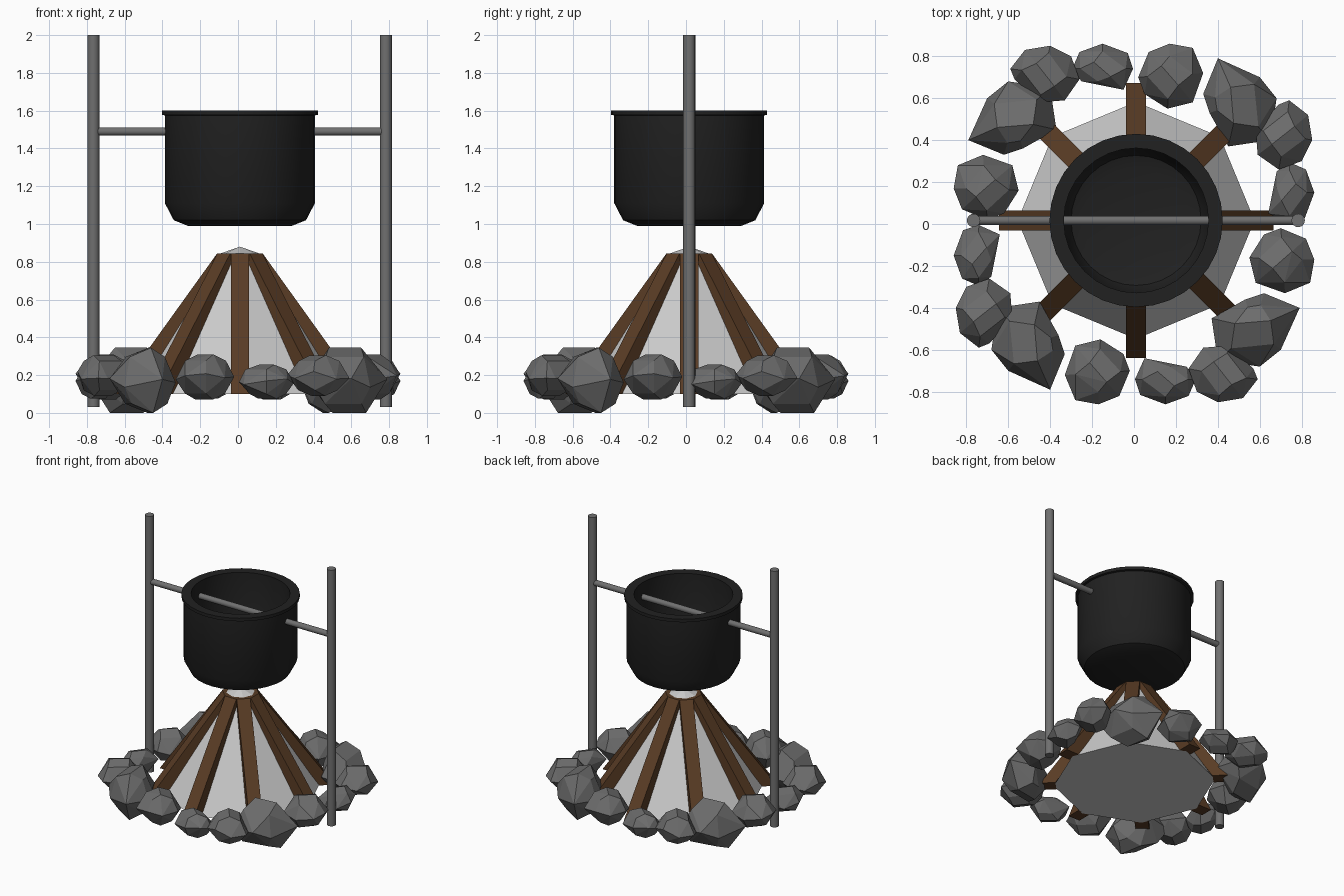
import bpy, bmesh, math, random
from mathutils import Vector, Matrix

if "Cube" in bpy.data.objects:
    bpy.data.objects.remove(bpy.data.objects["Cube"])

random.seed(4)
CX, CY = 0.01, 0.017  # axis of pot, fire and poles


def material(name, rgb):
    m = bpy.data.materials.new(name)
    m.diffuse_color = (*rgb, 1)
    m.use_nodes = True
    m.node_tree.nodes["Principled BSDF"].inputs["Base Color"].default_value = m.diffuse_color
    return m


IRON = material("black_iron", (0.015, 0.015, 0.015))
STEEL = material("grey_metal", (0.16, 0.16, 0.16))
STONE = material("stone", (0.15, 0.15, 0.15))
WOOD = material("wood", (0.10, 0.045, 0.018))
ASH = material("ash", (0.6, 0.6, 0.6))


def make(name, bm, mat, smooth=False):
    bmesh.ops.recalc_face_normals(bm, faces=bm.faces)
    me = bpy.data.meshes.new(name)
    bm.to_mesh(me)
    bm.free()
    me.materials.append(mat)
    ob = bpy.data.objects.new(name, me)
    bpy.context.collection.objects.link(ob)
    if smooth:
        bpy.ops.object.select_all(action='DESELECT')
        bpy.context.view_layer.objects.active = ob
        ob.select_set(True)
        bpy.ops.object.shade_smooth_by_angle(angle=math.radians(30))
    return ob


def lathe(name, profile, sides, mat, smooth=False):
    """Spin an (r, z) profile that starts and ends on the axis or is capped there."""
    bm = bmesh.new()
    vs = [bm.verts.new((r, 0, z)) for r, z in profile]
    es = [bm.edges.new(p) for p in zip(vs, vs[1:])]
    bmesh.ops.spin(bm, geom=vs + es, cent=(0, 0, 0), axis=(0, 0, 1),
                   angle=2 * math.pi, steps=sides, use_duplicate=False)
    bmesh.ops.remove_doubles(bm, verts=bm.verts, dist=1e-4)
    ob = make(name, bm, mat, smooth)
    ob.location = (CX, CY, 0)
    return ob


def rod(name, a, b, r):
    a, b = Vector(a), Vector(b)
    bm = bmesh.new()
    rot = (b - a).to_track_quat('Z', 'Y').to_matrix().to_4x4()
    bmesh.ops.create_cone(bm, cap_ends=True, segments=16, radius1=r, radius2=r,
                          depth=(b - a).length,
                          matrix=Matrix.Translation((a + b) / 2) @ rot)
    return make(name, bm, STEEL, True)


# Open pot with a lip, chamfered base and hollow inside
lathe("pot", [(0, 0.99), (0.275, 0.99), (0.35, 1.02), (0.397, 1.11), (0.397, 1.575),
              (0.413, 1.578), (0.413, 1.602), (0.345, 1.602), (0.345, 1.12),
              (0.31, 1.05), (0.25, 1.03), (0, 1.03)], 32, IRON, True)

# Two uprights and the bar through the pot
for side, x in (("left", -0.765), ("right", 0.783)):
    rod(side + "_pole", (x, CY, 0.03), (x, CY, 2.0), 0.032)
rod("crossbar", (-0.75, CY, 1.49), (0.77, CY, 1.49), 0.022)

# Eight-sided ash cone under the logs
lathe("ash_cone", [(0, 0.1), (0.565, 0.1), (0.1, 0.845), (0, 0.88)], 8, ASH)

# Eight leaning logs: side profile (r, z) extruded to the log width
for i in range(8):
    bm = bmesh.new()
    side = [(0.55, 0.1), (0.655, 0.1), (0.12, 0.845), (0.045, 0.845)]
    face = bm.faces.new([bm.verts.new((r, -0.048, z)) for r, z in side])
    ext = bmesh.ops.extrude_face_region(bm, geom=[face])
    bmesh.ops.translate(bm, vec=(0, 0.096, 0),
                        verts=[v for v in ext["geom"] if isinstance(v, bmesh.types.BMVert)])
    log = make(f"log_{i + 1}", bm, WOOD)
    log.location = (CX, CY, 0)
    log.rotation_euler.z = i * math.pi / 4

# Four stone shapes (plan outline, bottom z, top z), repeated every quarter turn
STONES = [
    ([(-.59, .74), (-.52, .83), (-.40, .85), (-.30, .80), (-.26, .69), (-.33, .59),
      (-.45, .58), (-.57, .69)], 0.09, 0.305),
    ([(-.295, .74), (-.26, .82), (-.15, .86), (-.03, .815), (-.005, .74), (-.05, .64),
      (-.18, .66), (-.25, .68)], 0.075, 0.255),
    ([(.02, .70), (.07, .82), (.17, .86), (.28, .84), (.33, .72), (.28, .58),
      (.16, .55), (.05, .62)], 0.07, 0.31),
    ([(.33, .62), (.40, .79), (.60, .70), (.68, .60), (.65, .40), (.45, .37),
      (.36, .53)], 0.0, 0.345),
]
for s, (outline, z0, z1) in enumerate(STONES):
    n, h = len(outline), z1 - z0
    c = sum((Vector(p) for p in outline), Vector((0, 0))) / n
    bm = bmesh.new()
    for i, p in enumerate(outline):
        d = Vector(p) - c
        bm.verts.new((*(c + d), z0 + h * random.uniform(0.38, 0.62)))
        if i % 2 == 0:
            for t in (0.14, 0.86):
                bm.verts.new((*(c + d * random.uniform(0.6, 0.78)), z0 + h * t))
        elif i % 4 == 1:
            for t in (0, 1):
                bm.verts.new((*(c + d * random.uniform(0.35, 0.5)), z0 + h * t))
    hull = bmesh.ops.convex_hull(bm, input=bm.verts)
    bmesh.ops.delete(bm, geom=[v for v in bm.verts if not v.link_faces], context='VERTS')
    bmesh.ops.dissolve_limit(bm, angle_limit=math.radians(8), verts=bm.verts, edges=bm.edges)
    stone = make(f"stone_{s + 1}_1", bm, STONE)
    for k in range(1, 4):
        copy = stone.copy()
        copy.name = f"stone_{s + 1}_{k + 1}"
        copy.rotation_euler.z = k * math.pi / 2
        bpy.context.collection.objects.link(copy)
